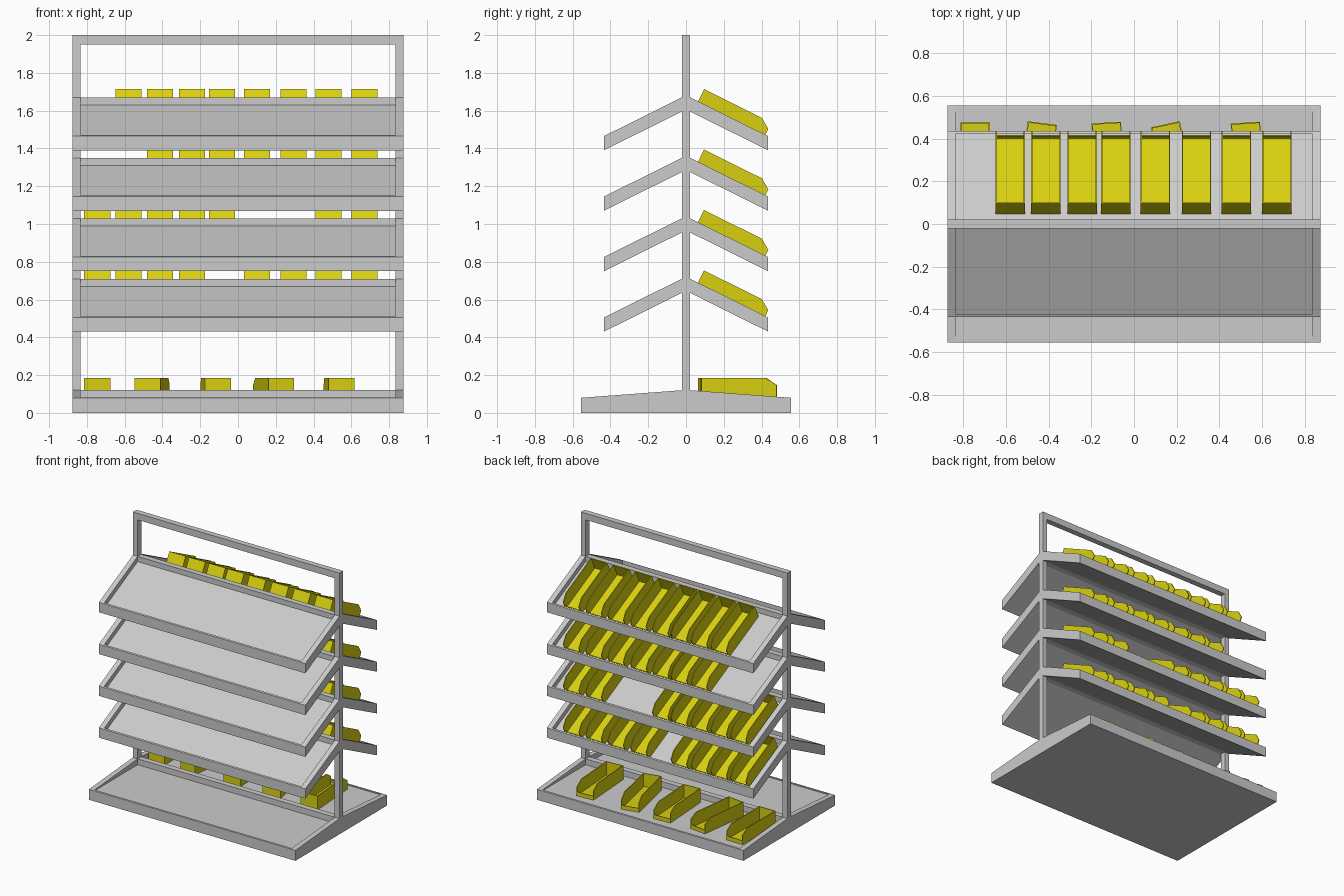
import bpy, bmesh, math
from mathutils import Matrix, Vector

if "Cube" in bpy.data.objects:
    bpy.data.objects.remove(bpy.data.objects["Cube"])


def material(name, rgb):
    m = bpy.data.materials.new(name)
    m.diffuse_color = (*rgb, 1)
    m.use_nodes = True
    m.node_tree.nodes["Principled BSDF"].inputs["Base Color"].default_value = m.diffuse_color
    return m


GREY = material("light_grey", (0.6, 0.6, 0.6))
YELLOW = material("bin_yellow", (0.69, 0.63, 0.005))


def add_prism(bm, profile, x0, x1):
    """Extrude a (y, z) profile along x."""
    face = bm.faces.new([bm.verts.new((x0, y, z)) for y, z in profile])
    ext = bmesh.ops.extrude_face_region(bm, geom=[face])
    verts = [g for g in ext["geom"] if isinstance(g, bmesh.types.BMVert)]
    bmesh.ops.translate(bm, verts=verts, vec=(x1 - x0, 0, 0))


def make(name, prisms, mat):
    """Object made from a list of (profile, x0, x1) prisms."""
    bm = bmesh.new()
    for p in prisms:
        add_prism(bm, *p)
    bmesh.ops.recalc_face_normals(bm, faces=bm.faces[:])
    mesh = bpy.data.meshes.new(name)
    bm.to_mesh(mesh)
    bm.free()
    mesh.materials.append(mat)
    ob = bpy.data.objects.new(name, mesh)
    bpy.context.collection.objects.link(ob)
    return ob


def both_sides(half):
    """Mirror an open profile (from +y outside to the middle) across y = 0."""
    return half + [(-y, z) for y, z in reversed(half)]


def rect(y0, y1, z0, z1):
    return [(y0, z0), (y1, z0), (y1, z1), (y0, z1)]


W, IN, T = 0.875, 0.835, 0.022   # half width, inner half width, half post depth

# Upright frame
make("upright_frame", [(rect(-T, T, 0.08, 2), -W, -IN),
                       (rect(-T, T, 0.08, 2), IN, W),
                       (rect(-T, T, 1.95, 2), -IN, IN)], GREY)

# Base: raised end rims and a recessed floor with a middle rail
base_rim = both_sides([(0.555, 0), (0.555, 0.08), (T, 0.12)])
base_floor = both_sides([(0.555, 0), (0.555, 0.08), (0.54, 0.081),
                         (0.54, 0.075), (T, 0.075), (T, 0.12)])
make("base", [(base_rim, -W, -IN), (base_rim, IN, W), (base_floor, -IN, IN)], GREY)

# Sloping double shelves
PEAKS = [1.67, 1.35, 1.03, 0.71]
SLOPE = 0.205 / (0.435 - T)
for i, p in enumerate(PEAKS):
    under = [(T, p - 0.075), (0.435, p - 0.28), (0.435, p - 0.205)]
    lip = 0.425
    inner = [(lip, p - 0.2), (lip, p - 0.04 - SLOPE * (lip - T)), (T, p - 0.04)]
    rim = both_sides(under + [(T, p)])
    tray = both_sides(under + inner + [(T, p)])
    make(f"shelf_{i + 1}", [(rim, -W, -IN), (rim, IN, W), (tray, -IN, IN)], GREY)

# Storage bin: origin at the back bottom edge, opening towards +y
L, H, BW, TH = 0.398, 0.107, 0.069, 0.006
side = [(0, 0), (L, 0), (L, 0.07), (0.342, H), (0, H)]
trough = [(0, 0), (L, 0), (L, 0.03), (L - TH, 0.03), (L - TH, TH), (TH, TH), (TH, H), (0, H)]
bin_mesh = None


def place_bin(name, matrix):
    global bin_mesh
    if bin_mesh is None:
        ob = make(name, [(side, -BW, -BW + TH), (side, BW - TH, BW),
                         (trough, -BW + TH, BW - TH)], YELLOW)
        bin_mesh = ob.data
    else:
        ob = bpy.data.objects.new(name, bin_mesh)
        bpy.context.collection.objects.link(ob)
    ob.matrix_world = matrix


# Bins on the rear shelves, with some slots empty
SLOTS = [-0.745, -0.58, -0.413, -0.243, -0.085, 0.10, 0.293, 0.48, 0.67]
EMPTY = [{0}, {0, 1}, {5, 6}, {4}]
tilt = Matrix.Rotation(-math.atan(SLOPE), 4, 'X')
for i, p in enumerate(PEAKS):
    for j, x in enumerate(SLOTS):
        if j not in EMPTY[i]:
            z = p - 0.039 - SLOPE * (0.048 - T)
            place_bin(f"shelf_bin_{i + 1}_{j + 1}", Matrix.Translation((x, 0.048, z)) @ tilt)

# Loose bins on the base: (x of back, x of front)
for j, (xb, xf) in enumerate([(-0.745, -0.745), (-0.48, -0.43), (-0.107, -0.13),
                              (0.23, 0.147), (0.548, 0.522)]):
    turn = Matrix.Rotation(math.asin((xb - xf) / L), 4, 'Z')
    place_bin(f"base_bin_{j + 1}", Matrix.Translation((xb, 0.078, 0.077)) @ turn)
